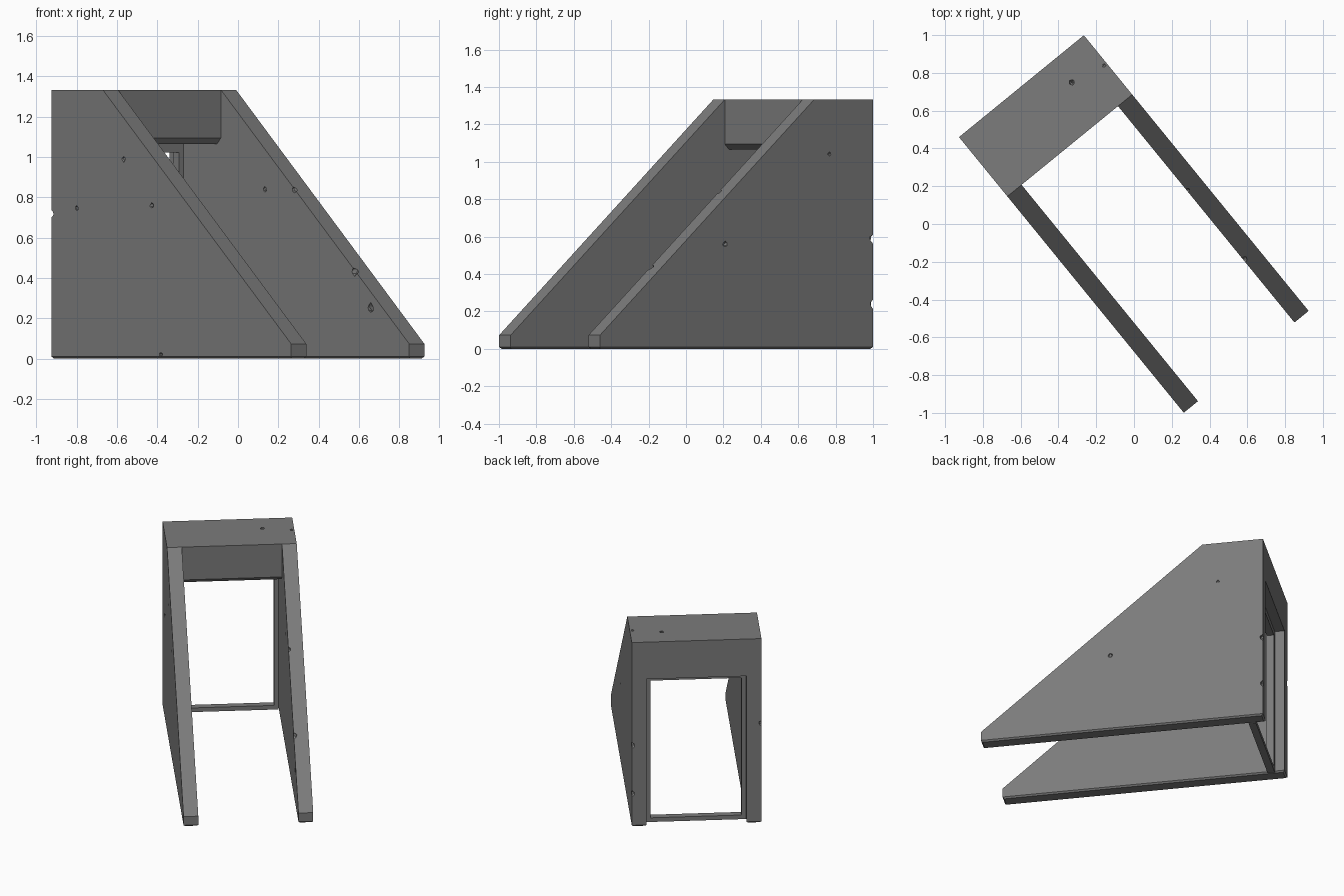
import bpy, bmesh, math, random
from mathutils import Matrix, Vector

if "Cube" in bpy.data.objects:
    bpy.data.objects.remove(bpy.data.objects["Cube"])

random.seed(4)
W, T = 0.853, 0.097            # overall width, wall thickness
DEPTH, BACK = 1.883, 0.405     # wall length, depth of the level top
H, SOFFIT = 1.333, 1.065
# Local frame: x across the doorway, -y forward along the walls
PLACE = Matrix.Translation((-0.9265, 0.46, 0)) @ Matrix.Rotation(math.radians(39.2), 4, 'Z')

# Dark concrete
concrete = bpy.data.materials.new("dark_concrete")
concrete.diffuse_color = (0.2, 0.2, 0.2, 1)
concrete.use_nodes = True
concrete.node_tree.nodes["Principled BSDF"].inputs["Base Color"].default_value = concrete.diffuse_color


def finish(bm, name):
    bmesh.ops.recalc_face_normals(bm, faces=bm.faces[:])
    bm.transform(PLACE)
    me = bpy.data.meshes.new(name)
    bm.to_mesh(me)
    bm.free()
    me.materials.append(concrete)
    ob = bpy.data.objects.new(name, me)
    bpy.context.collection.objects.link(ob)
    return ob


def prism(name, profile, x0, x1, bevel_if=None, width=0.01):
    """Extrude a (forward, up) profile from x0 to x1."""
    bm = bmesh.new()
    face = bm.faces.new([bm.verts.new((x0, -v, z)) for v, z in profile])
    ext = bmesh.ops.extrude_face_region(bm, geom=[face])
    bmesh.ops.translate(bm, vec=(x1 - x0, 0, 0),
                        verts=[g for g in ext['geom'] if isinstance(g, bmesh.types.BMVert)])
    bmesh.ops.recalc_face_normals(bm, faces=bm.faces[:])
    if bevel_if:
        edges = [e for e in bm.edges if all(bevel_if(v.co) for v in e.verts)]
        bmesh.ops.bevel(bm, geom=edges, offset=width, segments=1, profile=0.5, affect='EDGES')
    return finish(bm, name)


def box(name, x0, x1, v0, v1, z0, z1):
    return prism(name, [(v0, z0), (v1, z0), (v1, z1), (v0, z1)], x0, x1)


def chip(ob, name, spots):
    """Knock small chips out of a part at (x, forward, z, size)."""
    bm = bmesh.new()
    for x, v, z, r in spots:
        new = bmesh.ops.create_icosphere(bm, subdivisions=1, radius=r)['verts']
        for p in new:
            p.co = Vector(c * random.uniform(0.7, 1.1) for c in p.co) + Vector((x, -v, z))
    cutter = finish(bm, name)
    cutter.hide_render = True
    cutter.hide_set(True)
    mod = ob.modifiers.new("chips", 'BOOLEAN')
    mod.operation, mod.solver, mod.object = 'DIFFERENCE', 'EXACT', cutter


# Sloping side walls, worn along the bottom edges
side = [(0, 0), (DEPTH, 0), (DEPTH, 0.073), (BACK, H), (0, H)]
low = lambda p: p.z < 0.001
left = prism("left_wall", side, 0, T, low)
right = prism("right_wall", side, W - T, W, low)

# Lintel with a chamfered lower front edge
lintel = prism("lintel", [(0, SOFFIT), (BACK - 0.03, SOFFIT), (BACK, SOFFIT + 0.03), (BACK, H), (0, H)],
               T, W - T)

# Thin recessed door frame
F, HEAD, V0, V1 = 0.03, 0.042, 0.065, 0.113
box("frame_left_jamb", T, T + F, V0, V1, 0, SOFFIT)
box("frame_right_jamb", W - T - F, W - T, V0, V1, 0, SOFFIT)
box("frame_head", T + F, W - T - F, V0, V1, SOFFIT - HEAD, SOFFIT)
box("frame_sill", T + F, W - T - F, V0, V1, 0, F)

# Weathering chips
chip(left, "left_chip_cutter", [
    (0, 0, 0.72, 0.022), (0, 0.569, 0.99, 0.016), (0, 0.79, 0.76, 0.018),
    (0, 0.2, 0.745, 0.014), (0, 0.86, 0.02, 0.014)])
chip(right, "right_chip_cutter", [
    (W, 0, 0.59, 0.026), (W, 0, 0.24, 0.024), (W - T, 0.98, 0.838, 0.02),
    (W - T, 1.455, 0.434, 0.025), (W - T, 1.58, 0.25, 0.026), (W - T, 0.75, 0.84, 0.016),
    (W, 1.02, 0.56, 0.018), (W, 0.3, 1.04, 0.013), (0.835, 0.19, H, 0.014)])
chip(lintel, "lintel_chip_cutter", [(0.646, 0.153, H, 0.018)])
